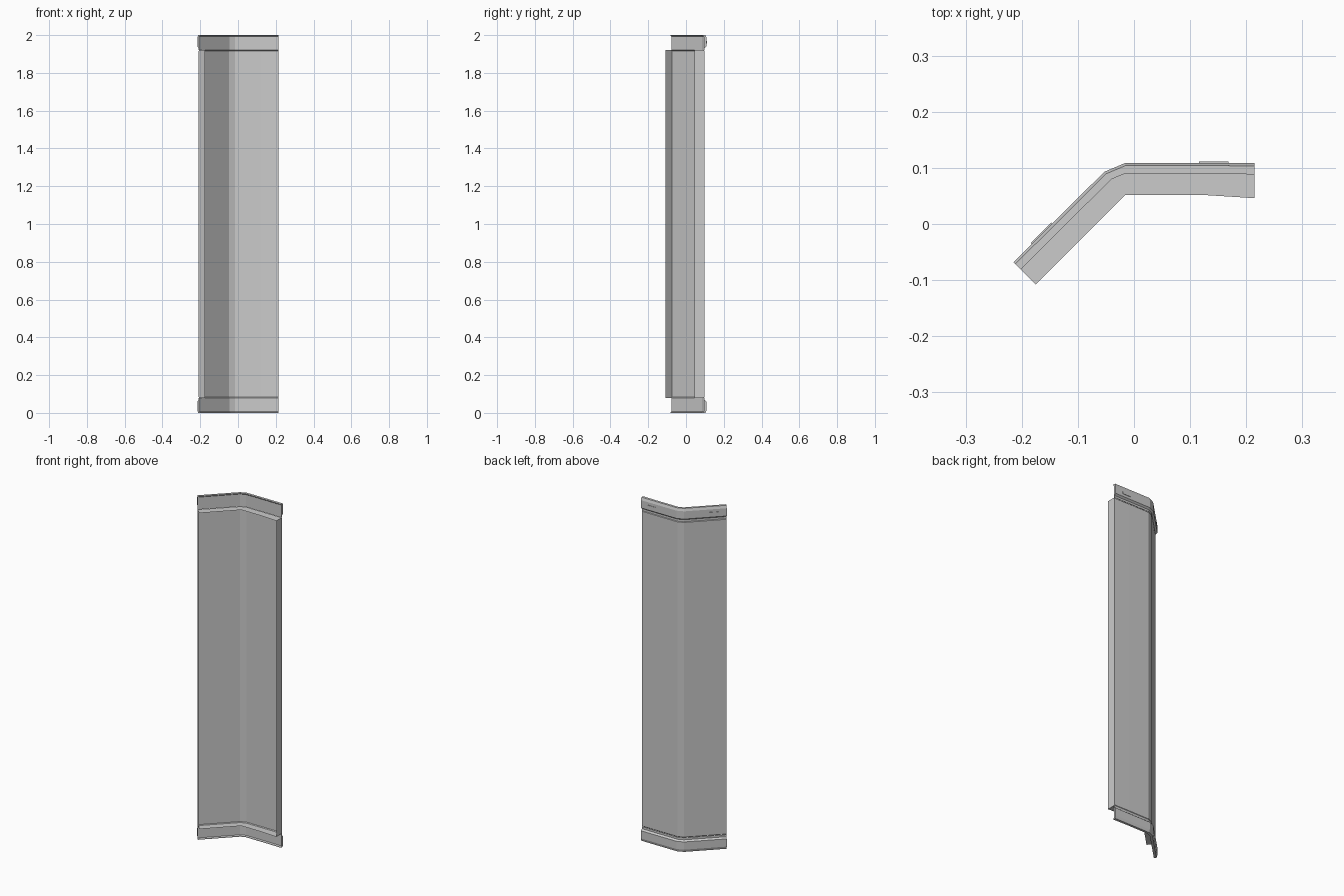
import bpy, bmesh, math
from mathutils import Vector

if "Cube" in bpy.data.objects:
    bpy.data.objects.remove(bpy.data.objects["Cube"])

# Plan paths of the bent panel: back edge and front edge, matched point by point
DEPTH = 0.058
BACK = [(-.215, -.068), (-.053, .093), (-.015, .109), (.12, .109), (.215, .109)]
FRONT = [(-.175, -.108), (-.015, .052), (-.015, .052), (.12, .052), (.215, .046)]


def sweep(name, profile, closed):
    """Sweep a (depth, z) profile along the bent path and close both ends."""
    bm = bmesh.new()
    rows = []
    for b, f in zip(BACK, FRONT):
        row = []
        for d, z in profile:
            p = Vector(b).lerp(Vector(f), d / DEPTH)
            row.append(bm.verts.new((p.x, p.y, z)))
        rows.append(row)
    n = len(profile)
    for r0, r1 in zip(rows, rows[1:]):
        for i in range(n if closed else n - 1):
            j = (i + 1) % n
            bm.faces.new((r0[i], r0[j], r1[j], r1[i]))
    bm.faces.new(rows[0])
    bm.faces.new(rows[-1][::-1])
    bmesh.ops.remove_doubles(bm, verts=bm.verts, dist=1e-5)
    bmesh.ops.recalc_face_normals(bm, faces=bm.faces)
    me = bpy.data.meshes.new(name)
    bm.to_mesh(me)
    bm.free()
    ob = bpy.data.objects.new(name, me)
    bpy.context.collection.objects.link(ob)
    return ob


# Main panel: tray open at the front, flanges on all four sides
sweep("main_panel", [(DEPTH, .08), (.014, .08), (.010, .084),
                     (.010, 1.916), (.014, 1.92), (DEPTH, 1.92)], False)

# Top and bottom trims with a rounded outer face and a small lip
trim = [(.010, 1.92), (.010, 1.932), (0, 1.94), (0, 1.985), (.005, 2),
        (.019, 2), (.019, 1.997), (.013, 1.992), (.013, 1.92)]
sweep("top_trim", trim, True)
sweep("bottom_trim", [(d, 2 - z) for d, z in trim], True)

# Small clips on the back of the top trim
for name, x, y, ang in (("clip_right", .142, .109, 0), ("clip_left", -.164, -.0175, math.pi / 4)):
    bpy.ops.mesh.primitive_cube_add(size=1, location=(x, y, 1.962), rotation=(0, 0, ang))
    ob = bpy.context.object
    ob.name = name
    ob.scale = (.052, .005, .014)
